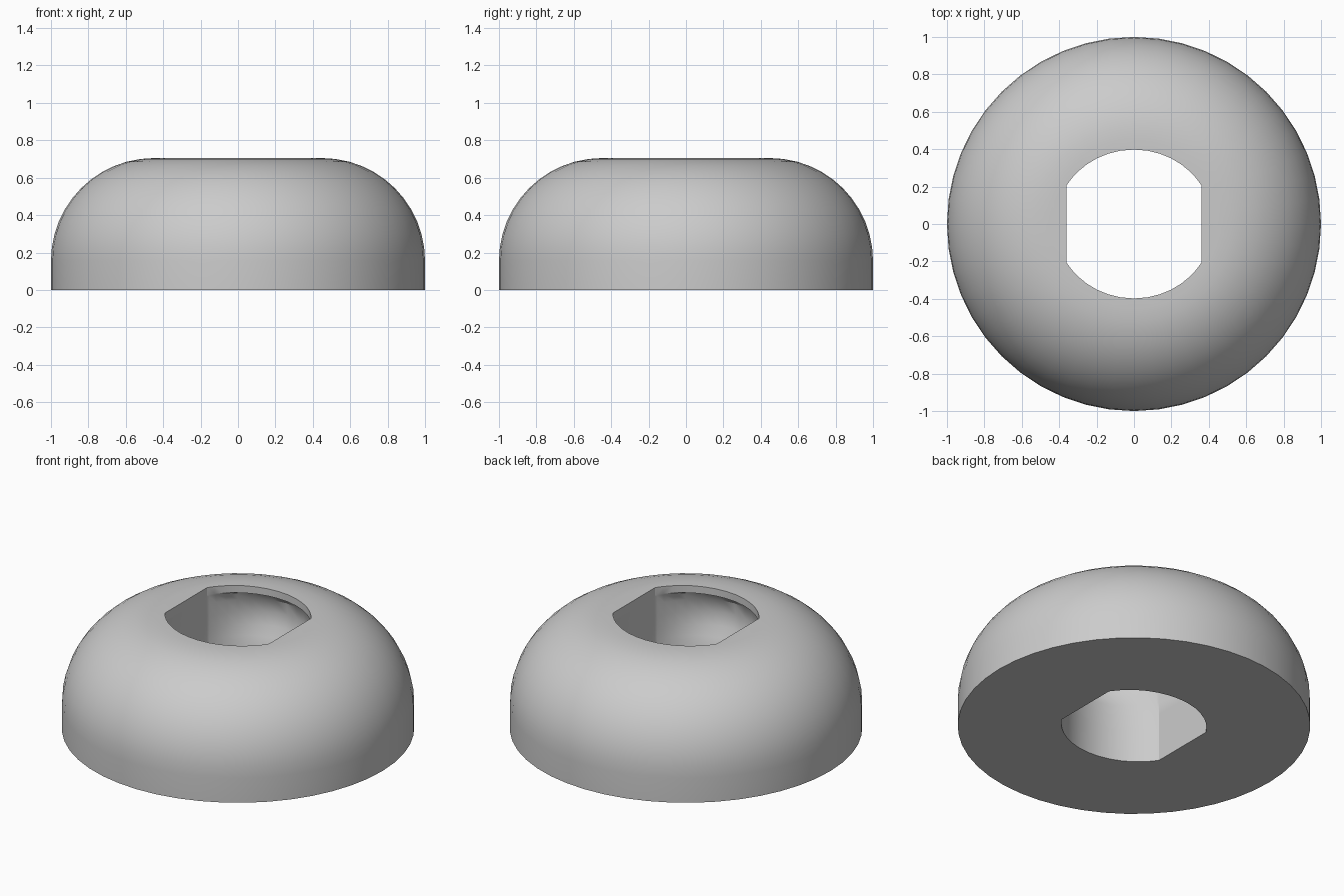
import bpy, bmesh, math
from mathutils import Vector

cube = bpy.data.objects.get("Cube")
if cube:
    bpy.data.objects.remove(cube, do_unlink=True)

grey = bpy.data.materials.new("light_grey")
grey.use_nodes = True
colour = (0.6, 0.6, 0.6, 1)
grey.diffuse_color = colour
grey.node_tree.nodes["Principled BSDF"].inputs["Base Color"].default_value = colour

FLAT_X, CORNER_Y = 0.36, 0.207   # half-width of the flats, and where they end


def loft(name, rings):
    """Join equal rings of points, bottom to top, into a capped solid."""
    bm = bmesh.new()
    rings = [[bm.verts.new(p) for p in ring] for ring in rings]
    count = len(rings[0])
    for low, high in zip(rings, rings[1:]):
        for i in range(count):
            j = (i + 1) % count
            bm.faces.new((low[i], low[j], high[j], high[i]))
    bm.faces.new(rings[0][::-1])
    bm.faces.new(rings[-1])
    bmesh.ops.recalc_face_normals(bm, faces=bm.faces[:])
    mesh = bpy.data.meshes.new(name)
    bm.to_mesh(mesh)
    bm.free()
    mesh.materials.append(grey)
    obj = bpy.data.objects.new(name, mesh)
    bpy.context.collection.objects.link(obj)
    return obj


def circle(radius, z, segments=48):
    angles = [2 * math.pi * i / segments for i in range(segments)]
    return [Vector((radius * math.cos(a), radius * math.sin(a), z)) for a in angles]


def bore_section(z, bulge, steps=16):
    """Two straight flats joined by arcs; bulge deepens the arcs only."""
    arc = []
    for i in range(steps + 1):
        x = FLAT_X * math.cos(math.pi * i / steps)
        y = 0.398 * math.sqrt(1 - (x / 0.4215) ** 2)
        arc.append(Vector((x, CORNER_Y + (y - CORNER_Y) * bulge, z)))
    return arc + [Vector((-p.x, -p.y, z)) for p in arc]


# Rounded ring body: short upright side, quarter-round shoulder, flat top
tube, height, steps = 0.55, 0.705, 12
rings = [circle(1, 0)]
for i in range(steps + 1):
    t = math.pi / 2 * i / steps
    rings.append(circle(1 - tube + tube * math.cos(t),
                        height - tube + tube * math.sin(t)))
body = loft("rounded_ring", rings)

# Two-flat bore with shallow recesses in its arcs, below a thin top lip
levels = [(-0.2, 1), (0.2, 1), (0.3, 1.1), (0.38, 1.25), (0.44, 1.42), (0.52, 1.5),
          (0.6, 1.42), (0.65, 1.2), (0.66, 1), (0.9, 1)]
cutter = loft("bore_cutter", [bore_section(z, bulge) for z, bulge in levels])
cutter.hide_render = True

cut = body.modifiers.new("bore", "BOOLEAN")
cut.operation = "DIFFERENCE"
cut.solver = "EXACT"
cut.object = cutter
bpy.ops.object.select_all(action="DESELECT")
body.select_set(True)
bpy.context.view_layer.objects.active = body
bpy.ops.object.modifier_apply(modifier="bore")
bpy.data.objects.remove(cutter, do_unlink=True)
bpy.ops.object.shade_smooth_by_angle(angle=math.radians(28))
